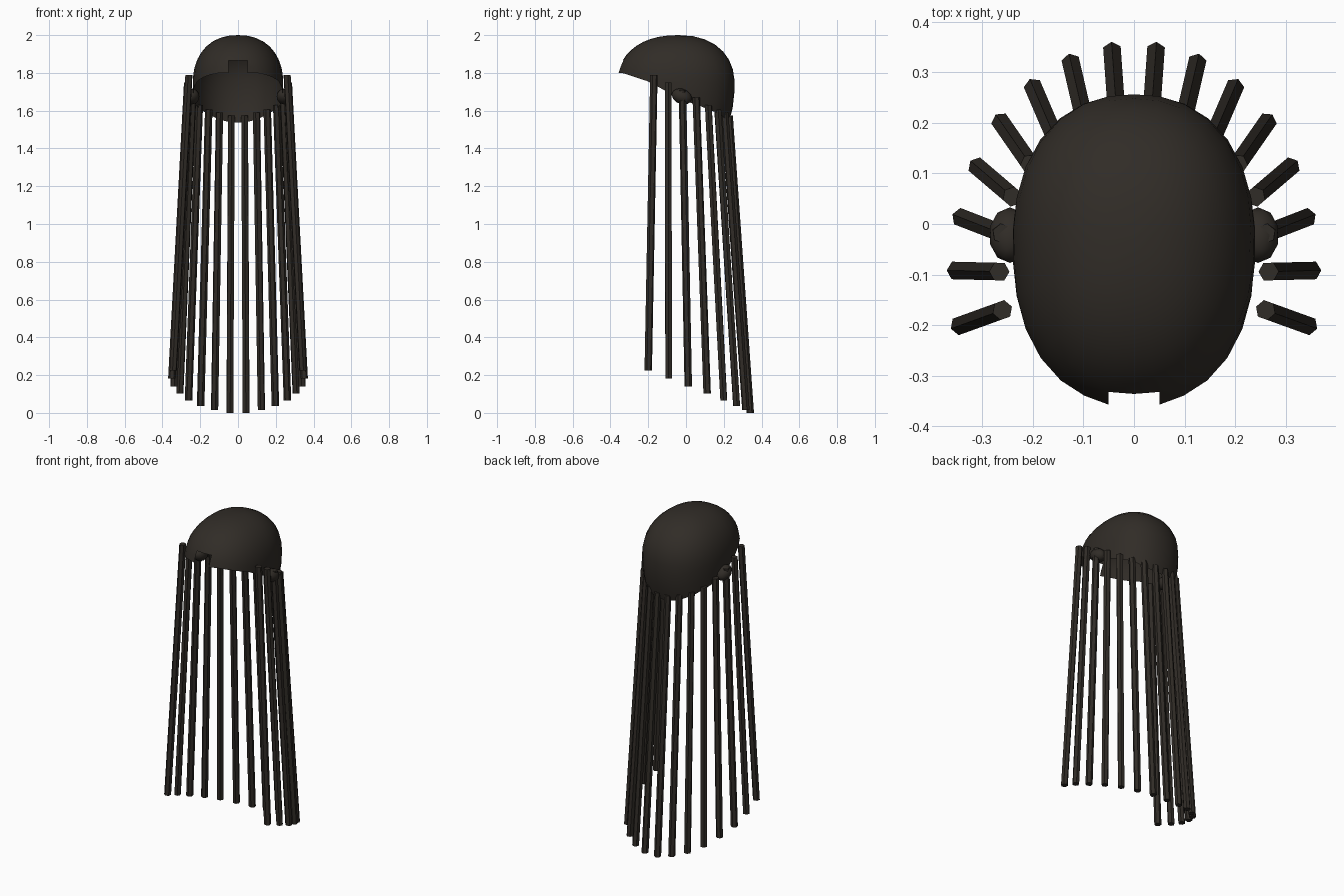
import bpy, bmesh, math
from mathutils import Vector

if "Cube" in bpy.data.objects:
    bpy.data.objects.remove(bpy.data.objects["Cube"])

mat = bpy.data.materials.new("dark_hair")
mat.diffuse_color = (0.03, 0.025, 0.02, 1)
mat.use_nodes = True
mat.node_tree.nodes["Principled BSDF"].inputs["Base Color"].default_value = mat.diffuse_color


def finish(name, bm, smooth):
    me = bpy.data.meshes.new(name)
    bmesh.ops.recalc_face_normals(bm, faces=bm.faces)
    for f in bm.faces:
        f.smooth = smooth
    bm.to_mesh(me)
    bm.free()
    ob = bpy.data.objects.new(name, me)
    me.materials.append(mat)
    bpy.context.collection.objects.link(ob)
    return ob


# hair cap: open super-ellipsoid shell with a slanted lower edge
RIM = [(-0.40, 1.80), (-0.34, 1.80), (-0.2, 1.755), (-0.1, 1.70),
       (0.0, 1.65), (0.15, 1.60), (0.21, 1.57), (0.26, 1.535)]


def rim_height(y):
    for (y0, z0), (y1, z1) in zip(RIM, RIM[1:]):
        if y <= y1:
            return z0 + (z1 - z0) * (y - y0) / (y1 - y0)
    return RIM[-1][1]


COLS, ROWS, P, MID, CY = 30, 10, 2.25, 1.74, -0.04
bm = bmesh.new()
pole = bm.verts.new((0, CY, 2.0))
grid = []
for i in range(COLS):
    a = math.radians(-90 + 360 * i / COLS)
    c, s = math.cos(a), math.sin(a)
    r = (abs(c) ** P + abs(s) ** P) ** (-1 / P)
    ry = 0.325 if s < 0 else 0.297
    zr = rim_height(CY + ry * r * s) - MID
    end = math.asin(zr / (0.26 if zr > 0 else 0.40))
    col = []
    for j in range(1, ROWS + 1):
        e = math.pi / 2 + (end - math.pi / 2) * j / ROWS
        zn = math.sin(e)
        h = (1 - abs(zn) ** P) ** (1 / P)
        z = MID + zn * (0.26 if zn > 0 else 0.40)
        col.append(bm.verts.new((0.24 * h * r * c, CY + ry * h * r * s, z)))
    grid.append(col)
for i in range(COLS):
    a, b = grid[i], grid[(i + 1) % COLS]
    bm.faces.new((pole, a[0], b[0]))
    for j in range(ROWS - 1):
        # gap in the middle of the fringe
        if i in (0, COLS - 1) and j >= ROWS - 3:
            continue
        bm.faces.new((a[j], a[j + 1], b[j + 1], b[j]))
# pointed fringe corners beside the gap
for i, sx in ((1, 1), (COLS - 1, -1)):
    grid[i][-1].co = (0.05 * sx, -0.357, 1.80)
    grid[i][-2].co.x = 0.05 * sx
    grid[i][-3].co.x = 0.05 * sx
bmesh.ops.delete(bm, geom=[v for v in bm.verts if not v.link_faces], context='VERTS')
finish("hair_cap", bm, True)

# small tufts flaring out over the ears
for side, sx in (("right", 1), ("left", -1)):
    bm = bmesh.new()
    bmesh.ops.create_icosphere(bm, subdivisions=2, radius=1)
    for v in bm.verts:
        x, y, z = v.co
        v.co = (sx * (0.245 + 0.042 * x), -0.022 + 0.055 * y, 1.675 + 0.042 * z - 0.01 * y)
    finish("ear_tuft_" + side, bm, True)

# long strands: (top x, y, z), (tip x, y, z), mirrored
STRANDS = [
    ((0.260, -0.170, 1.79), (0.343, -0.200, 0.225)),
    ((0.266, -0.094, 1.75), (0.350, -0.092, 0.183)),
    ((0.260, -0.019, 1.71), (0.340, 0.012, 0.140)),
    ((0.240, 0.054, 1.67), (0.308, 0.112, 0.102)),
    ((0.205, 0.118, 1.63), (0.262, 0.200, 0.066)),
    ((0.155, 0.168, 1.605), (0.198, 0.268, 0.036)),
    ((0.098, 0.205, 1.59), (0.124, 0.317, 0.014)),
    ((0.035, 0.228, 1.575), (0.043, 0.340, 0.0)),
]
for n, (top, tip) in enumerate(STRANDS, 1):
    for side, sx in (("right", 1), ("left", -1)):
        bm = bmesh.new()
        rings = []
        out = math.atan2(tip[1] - top[1], sx * (tip[0] - top[0]))
        for x, y, z in (top, tip):
            rings.append([bm.verts.new((sx * x + 0.02 * math.cos(out + k * math.pi / 3),
                                        y + 0.02 * math.sin(out + k * math.pi / 3), z))
                          for k in range(6)])
        for k in range(6):
            m = (k + 1) % 6
            bm.faces.new((rings[0][k], rings[0][m], rings[1][m], rings[1][k]))
        for ring in rings:
            bm.faces.new(ring)
        finish(f"strand_{n}_{side}", bm, False)
